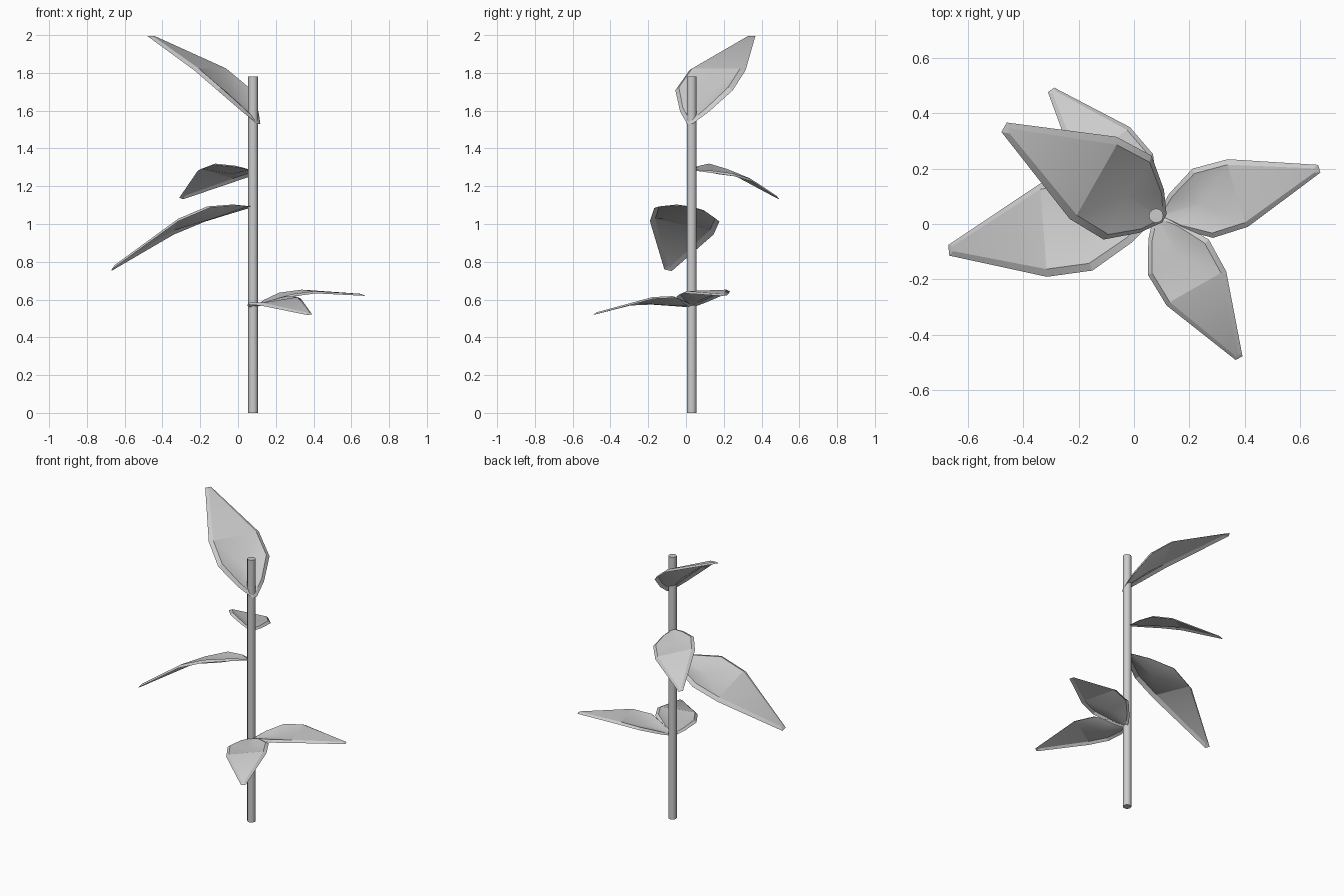
import bpy, bmesh, math
from mathutils import Vector, Matrix

cube = bpy.data.objects.get("Cube")
if cube:
    bpy.data.objects.remove(cube, do_unlink=True)

grey = bpy.data.materials.new("plain_grey")
grey.use_nodes = True
colour = (0.6, 0.6, 0.6, 1)
grey.diffuse_color = colour
grey.node_tree.nodes["Principled BSDF"].inputs["Base Color"].default_value = colour

# Leaf half profiles: distance along, half width, height
RIM = [(0, 0.02, 0), (0.1, 0.11, 0.03), (0.28, 0.215, 0.072), (0.5, 0.21, 0.078), (1, 0.024, 0)]
BLADE = [(0.02, 0.006, 0.012), (0.115, 0.09, 0.05), (0.285, 0.185, 0.092), (0.49, 0.18, 0.098), (0.97, 0.012, 0.02)]
CREASE = (0.27, 0, 0.035)


def finish(bm, name, angle):
    bmesh.ops.recalc_face_normals(bm, faces=bm.faces)
    mesh = bpy.data.meshes.new(name)
    bm.to_mesh(mesh)
    bm.free()
    mesh.materials.append(grey)
    obj = bpy.data.objects.new(name, mesh)
    bpy.context.collection.objects.link(obj)
    bpy.ops.object.select_all(action='DESELECT')
    obj.select_set(True)
    bpy.context.view_layer.objects.active = obj
    bpy.ops.object.shade_smooth_by_angle(angle=math.radians(angle))
    return obj


def ring(bm, half):
    # Mirror a half profile into a closed loop
    points = half + [(x, -y, z) for x, y, z in reversed(half)]
    return [bm.verts.new(p) for p in points]


def leaf(name, base, tip, roll):
    bm = bmesh.new()
    outer, inner = ring(bm, RIM), ring(bm, BLADE)
    centre = bm.verts.new(CREASE)
    n = len(outer)
    tip_i = len(RIM) - 1
    # Rim sloping down around the blade
    for i in range(n):
        j = (i + 1) % n
        bm.faces.new((outer[i], outer[j], inner[j], inner[i]))
    # Blade folded around the crease, with a flat pointed end
    for i in range(n):
        if i not in (tip_i - 1, tip_i, tip_i + 1):
            bm.faces.new((inner[i], inner[(i + 1) % n], centre))
    bm.faces.new((inner[tip_i - 1], inner[tip_i + 2], centre))
    bm.faces.new(inner[tip_i - 1:tip_i + 3])
    # Aim the leaf from its base to its tip
    start = Vector(base)
    d = Vector(tip) - start
    pitch = math.atan2(d.z, math.hypot(d.x, d.y))
    place = (Matrix.Translation(start)
             @ Matrix.Rotation(math.atan2(d.y, d.x), 4, 'Z')
             @ Matrix.Rotation(-pitch, 4, 'Y')
             @ Matrix.Rotation(math.radians(roll), 4, 'X')
             @ Matrix.Scale(d.length, 4))
    bm.transform(place)
    finish(bm, name, 25)


# Stem
bm = bmesh.new()
bmesh.ops.create_cone(bm, cap_ends=True, segments=12, radius1=0.026, radius2=0.026,
                      depth=1.78, matrix=Matrix.Translation((0.08, 0.03, 0.89)))
finish(bm, "stem", 40)

# Leaves, from the bottom up
leaf("lower_left_leaf", (0.09, 0.03, 0.56), (0.67, 0.2, 0.62), 2)
leaf("lower_front_leaf", (0.08, 0.03, 0.56), (0.38, -0.485, 0.52), 8)
leaf("middle_right_leaf", (0.07, 0.03, 1.09), (-0.67, -0.095, 0.755), 13)
leaf("middle_back_leaf", (0.07, 0.04, 1.285), (-0.3, 0.485, 1.135), 14)
leaf("top_leaf", (0.11, 0.02, 1.53), (-0.47, 0.35, 1.995), 0)
